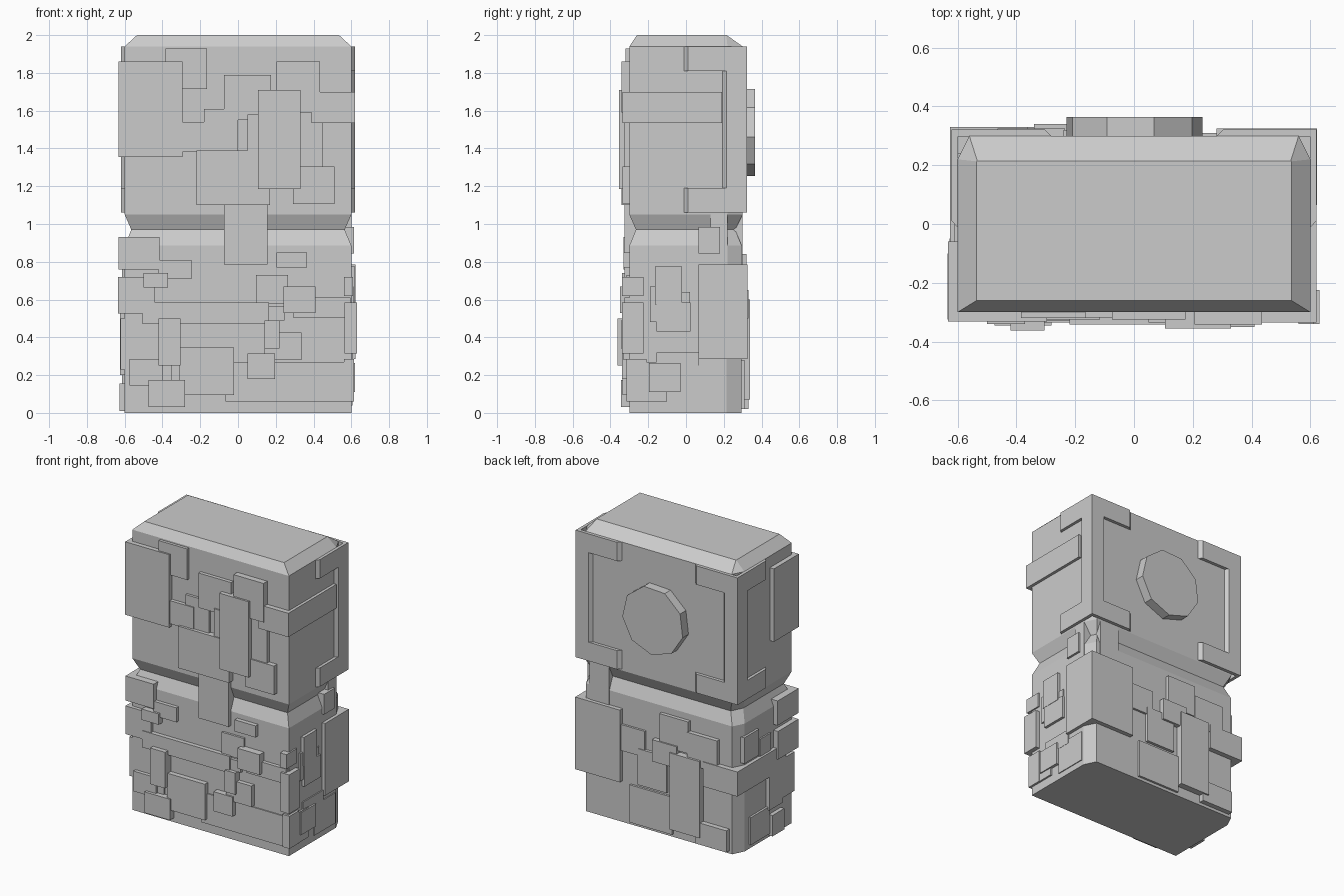
import bpy, bmesh, math


def mesh_object(name, verts, faces):
    me = bpy.data.meshes.new(name)
    me.from_pydata(verts, [], faces)
    bm = bmesh.new()
    bm.from_mesh(me)
    bmesh.ops.recalc_face_normals(bm, faces=bm.faces)
    bm.to_mesh(me)
    bm.free()
    ob = bpy.data.objects.new(name, me)
    bpy.context.collection.objects.link(ob)
    return ob


def loft(name, rings):
    """Join equal-length rings of points into a capped solid."""
    n = len(rings[0])
    faces = [tuple(range(n)), tuple(range((len(rings) - 1) * n, len(rings) * n))]
    for r in range(len(rings) - 1):
        for i in range(n):
            j = (i + 1) % n
            faces.append((r * n + i, r * n + j, r * n + n + j, r * n + n + i))
    return mesh_object(name, [p for ring in rings for p in ring], faces)


def box(name, x0, x1, y0, y1, z0, z1):
    return loft(name, [[(x0, y0, z), (x1, y0, z), (x1, y1, z), (x0, y1, z)] for z in (z0, z1)])


# Main slab with pinched waist, bevelled top and cut back corners
def body_ring(z, hx, front, back, cx=0.04, cy=0.08):
    return [(-hx, front, z), (hx, front, z), (hx, back - cy, z),
            (hx - cx, back, z), (-hx + cx, back, z), (-hx, back - cy, z)]


loft("stone_body", [
    body_ring(0, 0.6, -0.3, 0.295), body_ring(0.885, 0.6, -0.3, 0.295),
    body_ring(0.97, 0.565, -0.265, 0.26), body_ring(1.05, 0.6, -0.3, 0.3),
    body_ring(1.94, 0.6, -0.3, 0.3), body_ring(2.0, 0.535, -0.26, 0.215, 0.002, 0.002)])


# C-shaped corner brackets with sloped inner edges
def bracket_outline(edge, strip, arm):
    return [(edge, 1.06), (arm, 1.06), (arm, 1.19), (strip, 1.19),
            (strip, 1.81), (arm, 1.81), (arm, 1.94), (edge, 1.94)]


for s, side in ((1, "right"), (-1, "left")):
    loft("back_bracket_" + side, [
        [(s * u, 0.298, z) for u, z in bracket_outline(0.62, 0.5, 0.28)],
        [(s * u, 0.322, z) for u, z in bracket_outline(0.62, 0.52, 0.305)]])
    loft("side_bracket_" + side, [
        [(s * 0.598, u, z) for u, z in bracket_outline(0.32, 0.19, -0.013)],
        [(s * 0.62, u, z) for u, z in bracket_outline(0.32, 0.215, 0.01)]])

# Nine-sided disc on the back
loft("back_disc", [[(0.235 * math.cos(math.radians(40 * i - 7)), y,
                     1.49 + 0.235 * math.sin(math.radians(40 * i - 7))) for i in range(9)]
                   for y in (0.28, 0.364)])

# Front plates, upper half: x0, x1, z0, z1, front depth
upper = [
    (-.385, -.165, 1.715, 1.93, .32), (-.505, -.18, 1.245, 1.5, .306),
    (-.35, -.115, 1.38, 1.54, .325), (-.18, 0, 1.38, 1.61, .318),
    (-.075, .175, 1.55, 1.79, .325), (.05, .175, 1.38, 1.58, .335),
    (.205, .435, 1.59, 1.86, .342), (.105, .33, 1.185, 1.71, .355),
    (.31, .45, 1.305, 1.59, .325), (.29, .51, 1.105, 1.305, .335),
    (-.22, .17, 1.1, 1.39, .342)]
# Front plates, lower half
lower = [
    (-.42, -.245, .71, .81, .325), (-.5, -.37, .665, .74, .34),
    (-.505, .165, .47, .585, .33), (-.42, -.305, .25, .5, .362),
    (-.31, -.02, .095, .345, .335), (-.575, -.4, .145, .285, .325),
    (-.475, -.28, .03, .175, .345), (-.405, -.35, .17, .25, .31),
    (.05, .195, .18, .315, .34), (.14, .335, .28, .425, .33),
    (.14, .22, .34, .49, .345), (.15, .245, .49, .565, .32),
    (.24, .41, .53, .67, .35), (.205, .365, .77, .85, .33)]
for i, (x0, x1, z0, z1, d) in enumerate(upper + lower):
    box(f"front_plate_{i}", x0, x1, -d, -.28, z0, z1)
box("front_strap", -.075, .155, -.325, -.25, .785, 1.2)
box("front_panel_low", -.065, .612, -.308, -.1, .06, .27)
box("front_panel_mid", .095, .265, -.315, -.25, .58, .73)

# Blocks that wrap around the corners: x0, x1, y0, y1, z0, z1
wraps = [
    (-.632, -.295, -.332, -.06, 1.355, 1.86), (.39, .62, -.335, .19, 1.535, 1.7),
    (-.632, -.415, -.33, -.1, .76, .93), (-.635, -.44, -.325, -.1, .525, .72),
    (.565, .63, -.34, -.225, .315, .585), (.29, .595, -.325, -.25, .505, .61),
    (.28, .622, .065, .325, .285, .785), (-.625, -.36, -.2, .33, .43, .6),
    (.38, .53, .2, .3, .75, 1.1), (.5, .6, .13, .22, .75, 1.08)]
for i, w in enumerate(wraps):
    box(f"corner_block_{i}", *w)

# Side plates: y0, y1, z0, z1, outer x
right = [
    (.065, .18, .845, .985, .615), (-.165, -.02, .575, .775, .62),
    (-.19, -.09, .48, .67, .612), (-.155, .025, .43, .585, .618),
    (-.09, .02, .585, .64, .608), (-.195, -.03, .11, .265, .62),
    (-.155, .07, .22, .32, .608), (-.315, -.21, .06, .285, .615),
    (-.34, -.225, .62, .72, .61), (-.03, .2, .04, .25, .606)]
left = [
    (.08, .24, .62, .8, .615), (-.17, -.02, .2, .45, .625),
    (-.04, .17, .03, .22, .615), (-.18, -.05, .01, .155, .628),
    (-.3, -.17, .23, .5, .622), (-.06, .06, .58, .72, .61)]
for s, name, rows in ((1, "right", right), (-1, "left", left)):
    for i, (y0, y1, z0, z1, d) in enumerate(rows):
        xs = sorted((s * .56, s * d))
        box(f"{name}_plate_{i}", *xs, y0, y1, z0, z1)

# Back plates, lower half: x0, x1, z0, z1, back depth
back = [
    (-.24, -.02, .62, .84, .32), (-.465, -.235, .55, .77, .325),
    (-.07, .15, .3, .55, .315), (-.34, -.11, .07, .6, .34),
    (-.11, .215, .02, .28, .31), (-.54, -.3, .02, .17, .33),
    (.1, .3, .5, .68, .31), (-.16, .03, .5, .65, .33)]
for i, (x0, x1, z0, z1, d) in enumerate(back):
    box(f"back_plate_{i}", x0, x1, .27, d, z0, z1)
